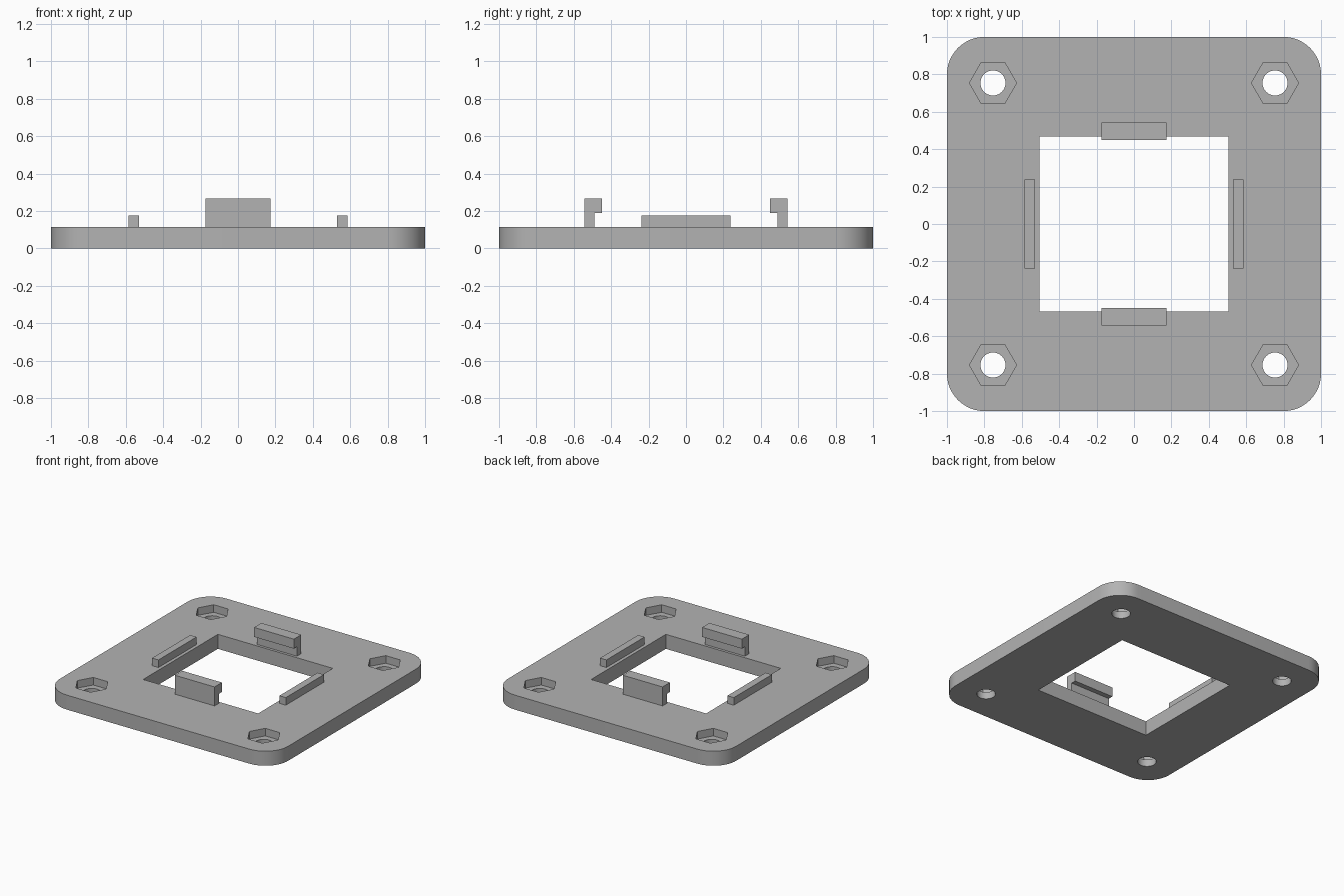
import bpy, bmesh, math
from mathutils import Matrix

cube = bpy.data.objects.get("Cube")
if cube:
    bpy.data.objects.remove(cube, do_unlink=True)

THICK = 0.115      # plate thickness
POCKET_Z = 0.055   # floor of the nut pockets
BOLT = 0.754       # bolt hole offset from centre

grey = bpy.data.materials.new("plain grey")
grey.use_nodes = True
colour = (0.45, 0.45, 0.45, 1)
grey.diffuse_color = colour
grey.node_tree.nodes["Principled BSDF"].inputs["Base Color"].default_value = colour


def circle(radius, sides, cx=0, cy=0):
    return [(cx + radius * math.cos(math.tau * i / sides),
             cy + radius * math.sin(math.tau * i / sides)) for i in range(sides)]


def rectangle(x, y):
    return [(-x, -y), (x, -y), (x, y), (-x, y)]


def rounded_square(half, radius, steps=12):
    points = []
    for corner in range(4):
        mid = math.radians(45 + 90 * corner)
        cx = math.copysign(half - radius, math.cos(mid))
        cy = math.copysign(half - radius, math.sin(mid))
        for i in range(steps + 1):
            a = math.pi / 2 * (corner + i / steps)
            points.append((cx + radius * math.cos(a), cy + radius * math.sin(a)))
    return points


def prisms(name, outlines, low, high, matrix=Matrix()):
    """Extrude closed outlines from low to high, then place them."""
    bm = bmesh.new()
    for outline in outlines:
        face = bm.faces.new([bm.verts.new((x, y, low)) for x, y in outline])
        new = bmesh.ops.extrude_face_region(bm, geom=[face])["geom"]
        verts = [v for v in new if isinstance(v, bmesh.types.BMVert)]
        bmesh.ops.translate(bm, verts=verts, vec=(0, 0, high - low))
    bm.transform(matrix)
    bmesh.ops.recalc_face_normals(bm, faces=bm.faces)
    mesh = bpy.data.meshes.new(name)
    bm.to_mesh(mesh)
    bm.free()
    mesh.materials.append(grey)
    obj = bpy.data.objects.new(name, mesh)
    bpy.context.collection.objects.link(obj)
    return obj


# Base plate with window, bolt holes and hexagonal nut pockets
plate = prisms("base_plate", [rounded_square(1, 0.2)], 0, THICK)
corners = [(sx * BOLT, sy * BOLT) for sx in (-1, 1) for sy in (-1, 1)]
cutters = [
    prisms("window_cutter", [rectangle(0.504, 0.468)], -0.1, 0.3),
    prisms("pocket_cutter", [circle(0.126, 6, *c) for c in corners], POCKET_Z, 0.3),
    prisms("bolt_cutter", [circle(0.067, 32, *c) for c in corners], -0.1, 0.3),
]
bpy.context.view_layer.objects.active = plate
for cutter in cutters:
    cutter.hide_render = True
    mod = plate.modifiers.new(cutter.name, "BOOLEAN")
    mod.operation = "DIFFERENCE"
    mod.solver = "EXACT"
    mod.object = cutter
    bpy.ops.object.modifier_apply(modifier=mod.name)
for cutter in cutters:
    bpy.data.objects.remove(cutter, do_unlink=True)

bpy.ops.object.select_all(action="DESELECT")
plate.select_set(True)
bpy.ops.object.shade_smooth_by_angle(angle=math.radians(30))

# Hooked clips: a (y, z) profile extruded along x, lip towards the window
hook = [(0.542, THICK), (0.542, 0.265), (0.45, 0.265),
        (0.45, 0.19), (0.489, 0.19), (0.489, THICK)]
stand_up = Matrix(((0, 0, 1, 0), (1, 0, 0, 0), (0, 1, 0, 0), (0, 0, 0, 1)))
for name, turn in (("back_clip", 0), ("front_clip", math.pi)):
    prisms(name, [hook], -0.174, 0.174, Matrix.Rotation(turn, 4, "Z") @ stand_up)

# Low side rails
for name, side in (("left_rail", 1), ("right_rail", -1)):
    prisms(name, [rectangle(0.028, 0.239)], THICK, 0.175,
           Matrix.Translation((side * 0.558, 0, 0)))
